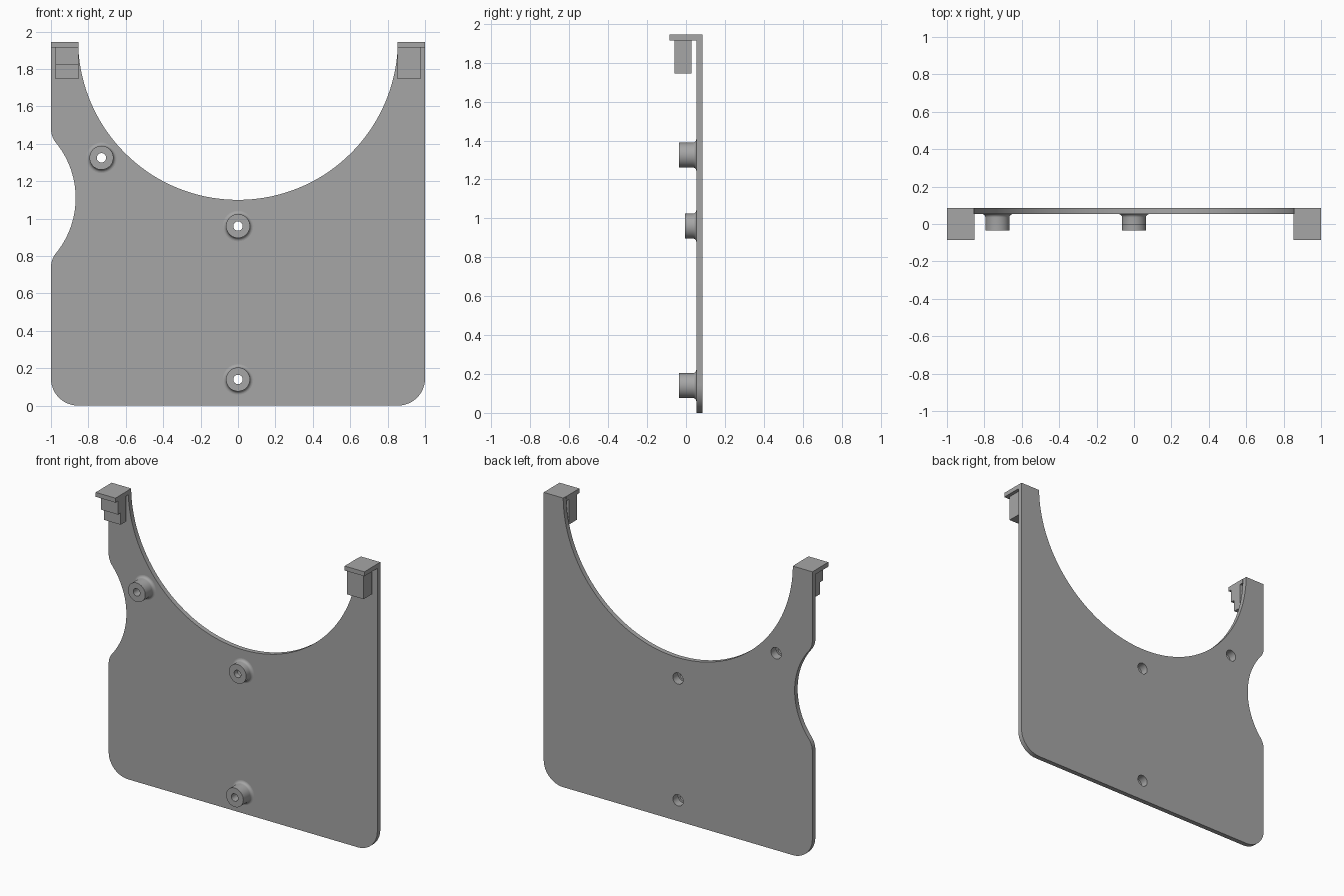
import bpy, bmesh, math
from mathutils import Vector

if "Cube" in bpy.data.objects:
    bpy.data.objects.remove(bpy.data.objects["Cube"])

grey = bpy.data.materials.new("plain grey")
grey.diffuse_color = (0.38, 0.38, 0.38, 1)
grey.use_nodes = True
grey.node_tree.nodes["Principled BSDF"].inputs["Base Color"].default_value = grey.diffuse_color

FRONT, BACK, TOP = 0.053, 0.085, 1.945
BORE = 0.038  # screw recess radius at the back


def arc(cx, cz, r, a0, a1, n):
    """Points on an arc, angles in degrees."""
    return [(cx + r * math.cos(math.radians(a0 + (a1 - a0) * i / n)),
             cz + r * math.sin(math.radians(a0 + (a1 - a0) * i / n)))
            for i in range(n + 1)]


def finish(obj):
    obj.data.materials.clear()
    obj.data.materials.append(grey)
    bpy.ops.object.select_all(action='DESELECT')
    obj.select_set(True)
    bpy.context.view_layer.objects.active = obj
    bpy.ops.object.shade_smooth_by_angle(angle=math.radians(30))


def mesh_object(name, bm):
    bmesh.ops.recalc_face_normals(bm, faces=bm.faces)
    me = bpy.data.meshes.new(name)
    bm.to_mesh(me)
    bm.free()
    obj = bpy.data.objects.new(name, me)
    bpy.context.collection.objects.link(obj)
    finish(obj)
    return obj


def box(name, x0, x1, y0, y1, z0, z1):
    bm = bmesh.new()
    bmesh.ops.create_cube(bm, size=1)
    for v in bm.verts:
        v.co = Vector(((x0 + x1) / 2 + v.co.x * (x1 - x0),
                       (y0 + y1) / 2 + v.co.y * (y1 - y0),
                       (z0 + z1) / 2 + v.co.z * (z1 - z0)))
    return mesh_object(name, bm)


# Plate outline: rounded bottom corners, big top cut-out, side notch
bosses = [(-0.73, 1.325, -0.035), (0, 0.96, -0.005), (0, 0.14, -0.035)]
corner, notch_r, ease = 0.145, 0.467, 0.12
notch_x, notch_z = -1.335, 1.11
rise = math.sqrt((notch_r + ease) ** 2 - (-1 + ease - notch_x) ** 2)
tilt = math.degrees(math.atan2(rise, -1 + ease - notch_x))
cut_r, cut_z = 0.855, 1.955
dip = math.degrees(math.asin((cut_z - TOP) / cut_r))

outline = arc(-1 + corner, corner, corner, 180, 270, 12)
outline += arc(1 - corner, corner, corner, 270, 360, 12)
outline += [(1, TOP)]
outline += arc(0, cut_z, cut_r, -dip, -180 + dip, 72)
outline += [(-1, TOP)]
outline += arc(-1 + ease, notch_z + rise, ease, 180, 180 + tilt, 8)
outline += arc(notch_x, notch_z, notch_r, tilt, -tilt, 24)[1:-1]
outline += arc(-1 + ease, notch_z - rise, ease, 180 - tilt, 180, 8)

curve = bpy.data.curves.new("plate", 'CURVE')
curve.dimensions = '2D'
curve.fill_mode = 'BOTH'
curve.extrude = (BACK - FRONT) / 2
for loop in [outline] + [arc(x, z, BORE, 0, 360, 32)[:-1] for x, z, _ in bosses]:
    sp = curve.splines.new('POLY')
    sp.points.add(len(loop) - 1)
    for p, (x, z) in zip(sp.points, loop):
        p.co = (x, z, 0, 1)
    sp.use_cyclic_u = True
plate = bpy.data.objects.new("plate", curve)
plate.rotation_euler.x = math.pi / 2
plate.location.y = (FRONT + BACK) / 2
bpy.context.collection.objects.link(plate)
plate.select_set(True)
bpy.context.view_layer.objects.active = plate
bpy.ops.object.convert(target='MESH')
plate = bpy.context.view_layer.objects.active
bm = bmesh.new()
bm.from_mesh(plate.data)
bmesh.ops.remove_doubles(bm, verts=bm.verts, dist=1e-5)
bm.to_mesh(plate.data)
bm.free()
finish(plate)


# Screw bosses: lathed rings with flared base, through hole and rear recess
def boss(name, x, z, tip):
    n, r, flare, floor = 32, 0.064, 0.018, 0.03
    profile = arc(r + flare, FRONT - flare, flare, 90, 180, 6)
    profile += [(r, tip), (0.025, tip), (0.025, floor), (BORE, floor), (BORE, FRONT)]
    bm = bmesh.new()
    rings = [[bm.verts.new((x + pr * math.cos(2 * math.pi * i / n), py,
                            z + pr * math.sin(2 * math.pi * i / n)))
              for i in range(n)] for pr, py in profile]
    for a, b in zip(rings, rings[1:] + rings[:1]):
        for i in range(n):
            j = (i + 1) % n
            bm.faces.new((a[i], a[j], b[j], b[i]))
    mesh_object(name, bm)


for name, b in zip(("upper_left_boss", "middle_boss", "lower_boss"), bosses):
    boss(name, *b)

# Clips hanging from caps at the two top corners
for side, s in (("left", -1), ("right", 1)):
    x0, x1 = sorted((s * 0.853, s))
    box(side + "_cap", x0, x1, -BACK, FRONT, 1.915, TOP)
    x0, x1 = sorted((s * 0.853, s * 0.977))
    if s > 0:
        box("right_clip", x0, x1, -0.06, 0.027, 1.745, 1.915)
    else:
        box("left_clip_upper", x0, x1, -0.06, 0.027, 1.825, 1.915)
        box("left_clip_lower", x0, x1, -0.03, 0.027, 1.745, 1.825)
